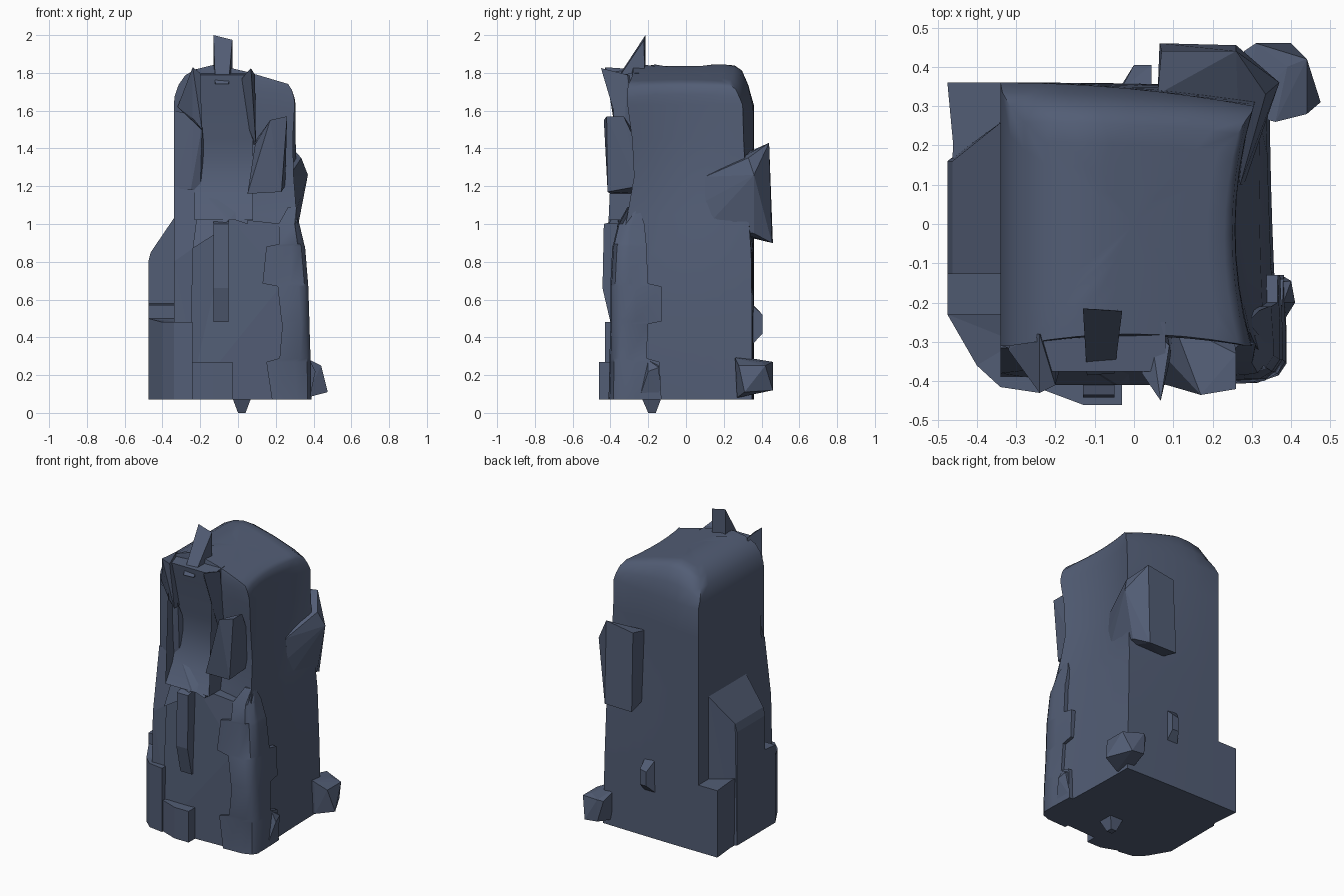
import bpy, bmesh

slate = bpy.data.materials.new("slate")
slate.diffuse_color = (.085, .11, .178, 1)

def finish(name, bm, smooth=None):
    bmesh.ops.recalc_face_normals(bm, faces=bm.faces)
    me = bpy.data.meshes.new(name)
    bm.to_mesh(me)
    bm.free()
    me.materials.append(slate)
    ob = bpy.data.objects.new(name, me)
    bpy.context.collection.objects.link(ob)
    if smooth:
        bpy.ops.object.select_all(action='DESELECT')
        bpy.context.view_layer.objects.active = ob
        ob.select_set(True)
        bpy.ops.object.shade_smooth_by_angle(angle=smooth)
    return ob

def prism(name, axis, poly, a, b, smooth=None):
    """Extrude a polygon along an axis; a and b are numbers or functions of the polygon point."""
    bm = bmesh.new()
    def ring(d):
        out = []
        for u, v in poly:
            w = d(u, v) if callable(d) else d
            out.append(bm.verts.new({'x': (w, u, v), 'y': (u, w, v), 'z': (u, v, w)}[axis]))
        return out
    r, s = ring(a), ring(b)
    bm.faces.new(r)
    bm.faces.new(s)
    skin(bm, [r, s])
    bmesh.ops.triangulate(bm, faces=[f for f in bm.faces if len(f.verts) > 4])
    bmesh.ops.dissolve_limit(bm, angle_limit=0.03, verts=bm.verts, edges=bm.edges)
    return finish(name, bm, smooth)

def skin(bm, loops):
    for r, s in zip(loops, loops[1:]):
        for i in range(len(r)):
            j = (i + 1) % len(r)
            bm.faces.new((r[i], r[j], s[j], s[i]))

def hull(name, pts):
    """Faceted chip of rock around a few points."""
    bm = bmesh.new()
    for p in pts:
        bm.verts.new(p)
    res = bmesh.ops.convex_hull(bm, input=bm.verts)
    bmesh.ops.delete(bm, geom=[v for v in res['geom_interior'] if isinstance(v, bmesh.types.BMVert)], context='VERTS')
    bmesh.ops.dissolve_limit(bm, angle_limit=0.05, verts=bm.verts, edges=bm.edges)
    return finish(name, bm)

def lerp(table, x):
    for (x0, y0), (x1, y1) in zip(table, table[1:]):
        if x <= x1:
            return y0 + (y1 - y0) * max(0, (x - x0) / (x1 - x0))
    return table[-1][1]

# Main pillar: lofted rings, flat left and back, hollowed right and front
CREST = [(-.34, 1.72), (-.29, 1.78), (-.24, 1.815), (-.12, 1.845), (.05, 1.805), (.27, 1.74), (.31, 1.69)]
N = 8
# z, left, front right x, middle right x, back right x, front, back, back right y, crest blend
RINGS = [
    (.07, -.34, .37, .352, .345, -.36, .36, .35, 0),
    (.50, -.34, .36, .345, .335, -.36, .36, .35, 0),
    (.85, -.34, .335, .32, .325, -.345, .36, .345, 0),
    (1.05, -.34, .31, .285, .315, -.31, .36, .33, 0),
    (1.25, -.34, .295, .262, .31, -.275, .36, .315, 0),
    (1.45, -.34, .29, .25, .305, -.285, .36, .305, 0),
    (1.63, -.34, .30, .258, .305, -.31, .36, .30, 0),
    (1.63, -.335, .297, .257, .30, -.31, .335, .285, .5),
    (1.63, -.315, .285, .25, .285, -.31, .30, .265, .88),
    (1.63, -.28, .265, .23, .265, -.305, .26, .23, 1)]

def outline(z, xl, xr, xm, xb, yf, yb, ybr, f):
    pts = []
    for i in range(N):                      # front
        t = i / N
        pts.append((xl + (xr - xl) * t, yf + .1 * t * (1 - t)))
    for i in range(N):                      # right
        t = i / N
        x = xr + (xb - xr) * t
        pts.append((x + (xm - (xr + xb) / 2) * 4 * t * (1 - t), yf + (ybr - yf) * t))
    for i in range(N):                      # back
        t = i / N
        pts.append((xb + (xl - xb) * t, yb + (ybr - yb) * (1 - t) ** 2))
    for i in range(N):                      # left
        pts.append((xl, yb + (yf - yb) * i / N))
    return [(x, y, z + (lerp(CREST, x) - z) * f) for x, y in pts]

bm = bmesh.new()
loops = [[bm.verts.new(p) for p in outline(*r)] for r in RINGS]
last = outline(*RINGS[-1])
for s in (.8, .55, .3):
    loops.append([bm.verts.new((x * s, y * s, lerp(CREST, x * s))) for x, y, z in last])
skin(bm, loops)
tip = bm.verts.new((0, 0, lerp(CREST, 0)))
row = loops[-1]
for i in range(len(row)):
    bm.faces.new((row[i], row[(i + 1) % len(row)], tip))
bm.faces.new(loops[0])
finish("pillar", bm, .75)

# Smooth hollow in the upper front, with the spike and fins around it
prism("front_hollow", 'x', [(-.25, 1.80), (-.375, 1.79), (-.36, 1.70), (-.335, 1.58), (-.305, 1.45), (-.295, 1.34),
                            (-.305, 1.24), (-.34, 1.13), (-.41, 1.02), (-.25, 1.02)], -.23, .08, .6)
hull("top_spike", [(-.13, -.215, 2.0), (-.03, -.222, 1.975), (-.13, -.215, 1.8), (-.03, -.22, 1.8),
                   (-.12, -.385, 1.74), (-.05, -.38, 1.74), (-.125, -.30, 1.74), (-.04, -.30, 1.74)])
hull("left_fin", [(-.24, -.43, 1.83), (-.20, -.41, 1.80), (-.19, -.375, 1.50), (-.32, -.32, 1.62),
                  (-.24, -.37, 1.56), (-.24, -.28, 1.82), (-.20, -.27, 1.50), (-.31, -.28, 1.62)])
hull("left_ridge", [(-.235, -.34, 1.58), (-.19, -.34, 1.52), (-.25, -.33, 1.18), (-.20, -.31, 1.18),
                    (-.339, -.31, 1.6), (-.339, -.31, 1.19), (-.17, -.25, 1.3), (-.33, -.25, 1.4)])
hull("right_fin", [(.068, -.45, 1.825), (.02, -.38, 1.77), (.09, -.31, 1.79), (.095, -.33, 1.42),
                   (.06, -.32, 1.5), (.04, -.26, 1.77), (.08, -.25, 1.42)])
hull("right_front_block", [(.17, -.435, 1.55), (.26, -.42, 1.57), (.09, -.35, 1.42), (.05, -.40, 1.16),
                           (.23, -.415, 1.17), (.26, -.33, 1.57), (.25, -.25, 1.2), (.10, -.25, 1.45),
                           (.05, -.25, 1.16), (.25, -.25, 1.4)])

# Lower front slabs
prism("front_shelf", 'y', [(-.24, .87), (-.13, .94), (-.04, 1.03), (.05, 1.0), (.06, 1.15), (-.2, 1.18)],
      -.25, lambda x, z: -.41 if z < 1.1 else -.31)
prism("left_shoulder", 'y', [(-.34, .3), (-.24, .3), (-.24, .87), (-.20, 1.18), (-.34, 1.2), (-.34, .8)],
      -.25, lambda x, z: lerp([(.3, -.395), (.8, -.38), (1.2, -.315)], z))
prism("center_slab", 'y', [(-.26, .07), (.25, .07), (.25, .7), (.24, 1.0), (-.04, 1.03), (-.24, .87)],
      -.28, lambda x, z: lerp([(-.25, -.405), (.25, -.382)], x) + max(0, z - .7) * .1)
prism("hanging_block", 'x', [(-.36, .48), (-.40, .48), (-.442, .66), (-.435, 1.0), (-.30, 1.04)], -.13, -.05)
prism("left_post", 'z', [(-.34, -.415), (-.24, -.43), (-.24, -.3), (-.34, -.3)], .07, .48)
prism("front_foot", 'z', [(-.25, -.415), (-.13, -.46), (-.03, -.46), (-.03, -.3), (-.25, -.3)], .07, .27)

# Jagged front-right column: inner x, outer x, front y, back y at each height
COLUMN = [(.07, .18, .388, -.41, -.13), (.27, .15, .386, -.405, -.14), (.29, .22, .384, -.405, -.21),
          (.47, .235, .378, -.40, -.20), (.485, .23, .378, -.40, -.13), (.67, .21, .372, -.40, -.13),
          (.685, .13, .371, -.40, -.20), (.88, .15, .355, -.39, -.21), (.895, .22, .35, -.385, -.21),
          (1.0, .215, .325, -.36, -.22), (1.09, .265, .295, -.31, -.25)]
bm = bmesh.new()
loops = [[bm.verts.new((x, y, z)) for x, y in
          ((xi, yf), ((xi + xo) / 2 + .03, yf + .006), (xo - .02, yf + .025), (xo, yf + .055),
           (xo, (yf + yb) / 2), (xo - .006, yb), (.26, yb), (xi, -.27))]
         for z, xi, xo, yf, yb in COLUMN]
skin(bm, loops)
bm.faces.new(loops[0])
bm.faces.new(loops[-1])
finish("column", bm, .6)
hull("column_chip", [(.33, -.13, .08), (.375, -.13, .08), (.40, -.145, .24), (.41, -.20, .22), (.385, -.24, .10),
                     (.33, -.2, .28), (.38, -.2, .28), (.33, -.15, .28)])

# Left buttress: chamfered corner, ledges and slope
prism("left_corner", 'z', [(-.475, -.23), (-.40, -.36), (-.34, -.415), (-.3, -.3), (-.3, -.23)],
      .07, lambda x, y: .5 if y > -.3 else .48)
prism("left_ledge", 'z', [(-.475, -.12), (-.475, -.23), (-.3, -.23), (-.3, -.12)], .07,
      lambda x, y: .57 if y < -.2 else .58)
prism("left_slope", 'y', [(-.475, .07), (-.475, .8), (-.462, .85), (-.34, 1.03), (-.3, 1.03), (-.3, .07)],
      -.127, lambda x, z: .16 + max(0, x + .462) * .8)
prism("left_back_ledge", 'z', [(-.465, .13), (-.46, .2), (-.475, .36), (-.3, .36), (-.3, .13)], .07, .5)

# Right-back boulder, base block and small back chip
hull("right_back_boulder", [(.07, .44, 1.40), (.26, .44, 1.43), (.06, .33, 1.38), (.065, .46, .90), (.26, .455, .90),
                            (.30, .34, 1.36), (.335, .33, 1.35), (.37, .36, 1.26), (.31, .36, .95), (.27, .10, 1.25),
                            (.28, .10, 1.12), (.285, .12, 1.0), (.07, .33, .93)])
hull("right_base_block", [(.28, .44, .26), (.31, .46, .27), (.39, .40, .27), (.44, .42, .25), (.475, .31, .11),
                          (.40, .46, .12), (.31, .46, .13), (.36, .27, .08), (.36, .26, .29), (.28, .28, .30),
                          (.28, .28, .09), (.44, .28, .25)])
hull("back_chip", [(-.04, .34, .35), (.045, .34, .35), (-.035, .34, .59), (.045, .34, .58), (0, .405, .42),
                   (.045, .405, .42), (0, .405, .51), (.045, .405, .52)])

# Small point under the base
hull("base_point", [(-.03, -.235, .08), (.07, -.235, .08), (.07, -.13, .08), (-.03, -.13, .08),
                    (0, -.20, 0), (.04, -.20, 0), (.04, -.16, 0), (0, -.16, 0)])
